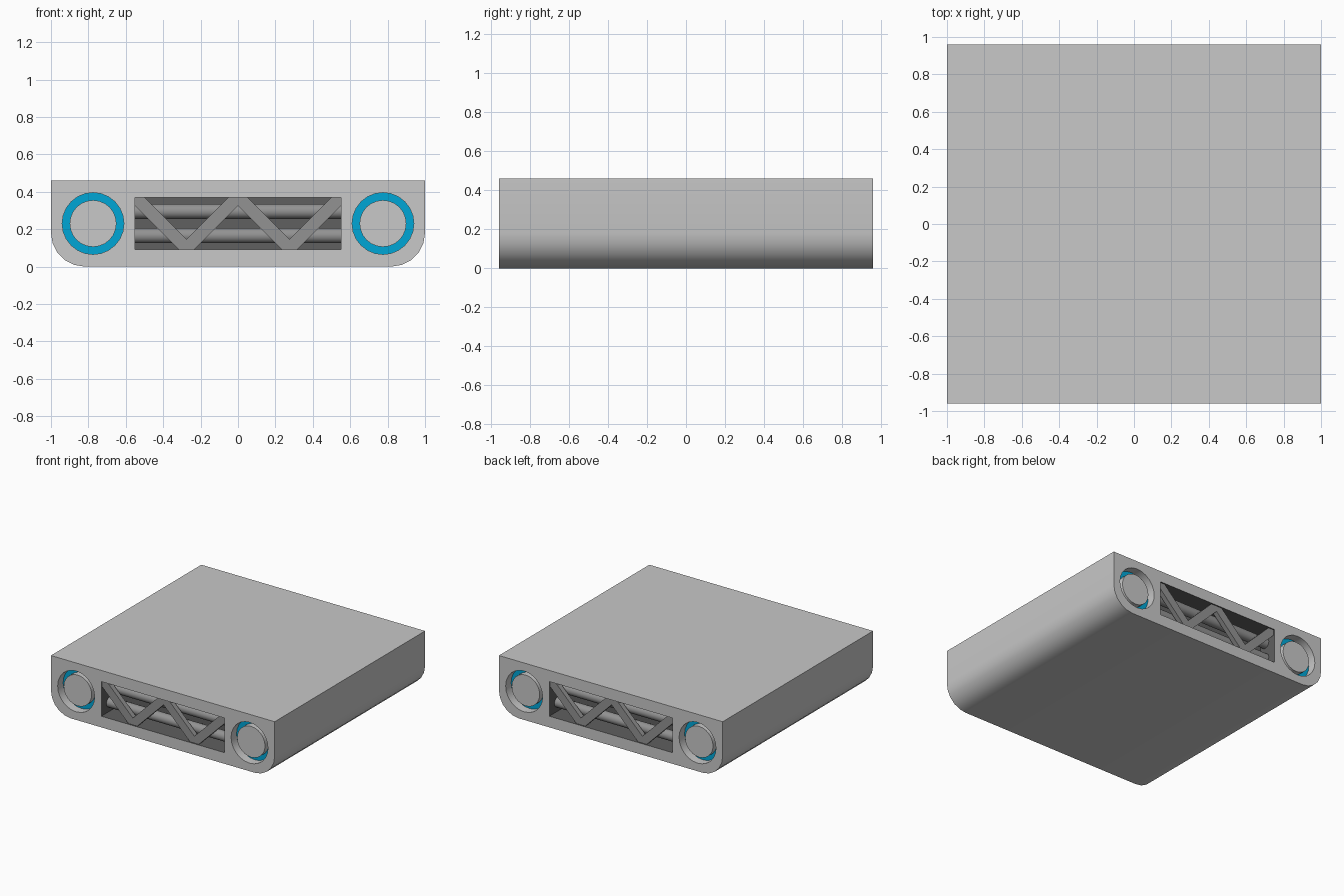
import bpy, bmesh, math
from mathutils import Matrix

if "Cube" in bpy.data.objects:
    bpy.data.objects.remove(bpy.data.objects["Cube"])

W, D, H = 1.0, 0.96, 0.46          # half width, half depth, height
R = 0.18                           # bottom corner radius
LX, LZ = 0.775, 0.23               # ring centres
R_OUT, R_IN = 0.165, 0.125
RING_DEPTH, PLUG_DEPTH, BAY_DEPTH = 0.07, 0.02, 0.16
BX, BZ0, BZ1 = 0.55, 0.09, 0.37    # grille opening


def mat(name, c):
    m = bpy.data.materials.new(name)
    m.diffuse_color = (*c, 1)
    m.use_nodes = True
    m.node_tree.nodes["Principled BSDF"].inputs["Base Color"].default_value = m.diffuse_color
    return m


LIGHT = mat("light grey", (0.58, 0.58, 0.58))
MID = mat("mid grey", (0.29, 0.29, 0.29))
DARK = mat("dark grey", (0.115, 0.115, 0.115))
BLUE = mat("cyan", (0.0, 0.38, 0.67))


def finish(name, bm, *mats):
    bmesh.ops.recalc_face_normals(bm, faces=bm.faces)
    me = bpy.data.meshes.new(name)
    bm.to_mesh(me)
    bm.free()
    ob = bpy.data.objects.new(name, me)
    bpy.context.collection.objects.link(ob)
    for m in mats:
        me.materials.append(m)
    return ob


def smooth(ob):
    bpy.ops.object.select_all(action='DESELECT')
    ob.select_set(True)
    bpy.context.view_layer.objects.active = ob
    bpy.ops.object.shade_smooth_by_angle(angle=math.radians(30))


def prism(bm, pts, y0, y1):
    # extrude an x-z outline along y
    f = bm.faces.new([bm.verts.new((x, y0, z)) for x, z in pts])
    ext = bmesh.ops.extrude_face_region(bm, geom=[f])['geom']
    bmesh.ops.translate(bm, vec=(0, y1 - y0, 0),
                        verts=[v for v in ext if isinstance(v, bmesh.types.BMVert)])


def circle(cx, cz, r, n=24):
    return [(cx + r * math.cos(2 * math.pi * i / n),
             cz + r * math.sin(2 * math.pi * i / n)) for i in range(n)]


# Body slab with rounded lower edges
corner = [(W - R + R * math.sin(a), R - R * math.cos(a))
          for a in (math.radians(18 * i) for i in range(6))]
outline = corner + [(W, H), (-W, H)] + [(-x, z) for x, z in reversed(corner)]
bm = bmesh.new()
prism(bm, outline, -D, D)
body = finish("body", bm, LIGHT, DARK, BLUE)

# Cutter for the ring wells and the grille bays at both ends
bm = bmesh.new()
for s in (-1, 1):
    for x in (-LX, LX):
        prism(bm, circle(x, LZ, R_OUT), s * (D - RING_DEPTH), s * (D + 0.1))
    prism(bm, [(-BX, BZ0), (BX, BZ0), (BX, BZ1), (-BX, BZ1)],
          s * (D - BAY_DEPTH), s * (D + 0.1))
cutter = finish("cutter", bm)
cutter.hide_render = True
mod = body.modifiers.new("cut", 'BOOLEAN')
mod.operation, mod.solver, mod.object = 'DIFFERENCE', 'EXACT', cutter
bpy.context.view_layer.objects.active = body
bpy.ops.object.modifier_apply(modifier=mod.name)
bpy.data.objects.remove(cutter)

# Colour the bays dark and the well floors cyan
for p in body.data.polygons:
    c = p.center
    p.material_index = 0
    if abs(c.x) < BX + 0.01 and abs(c.y) < D - 0.005 and BZ0 - 0.01 < c.z < BZ1 + 0.01 \
            and (abs(c.y) > D - BAY_DEPTH - 0.01):
        p.material_index = 1
    elif abs(abs(c.y) - (D - RING_DEPTH)) < 0.002 and abs(p.normal.y) > 0.9:
        p.material_index = 2
smooth(body)

# Zigzag brace outline
half = [(0.05, BZ1), (0.275, 0.145), (0.50, BZ1), (BX, BZ1),
        (BX, 0.325), (0.315, BZ0), (0.235, BZ0)]
zigzag = half + [(0, 0.325)] + [(-x, z) for x, z in reversed(half)]

for s, end in ((-1, "front"), (1, "back")):
    # Plugs inside the cyan rings
    for x, side in ((-LX, "left"), (LX, "right")):
        bm = bmesh.new()
        prism(bm, circle(x, LZ, R_IN), s * (D - RING_DEPTH - 0.01), s * (D - PLUG_DEPTH))
        smooth(finish(f"{end}_{side}_plug", bm, LIGHT))
    # Brace across the bay
    bm = bmesh.new()
    prism(bm, zigzag, s * (D - 0.05), s * (D - 0.01))
    finish(f"{end}_brace", bm, MID)
    # Horizontal pipes behind the brace
    for z, level in ((0.295, "upper"), (0.165, "lower")):
        bm = bmesh.new()
        bmesh.ops.create_cone(bm, cap_ends=True, segments=20, radius1=0.04, radius2=0.04,
                              depth=2 * BX,
                              matrix=Matrix.Translation((0, s * (D - 0.105), z))
                              @ Matrix.Rotation(math.pi / 2, 4, 'Y'))
        smooth(finish(f"{end}_{level}_pipe", bm, MID))
